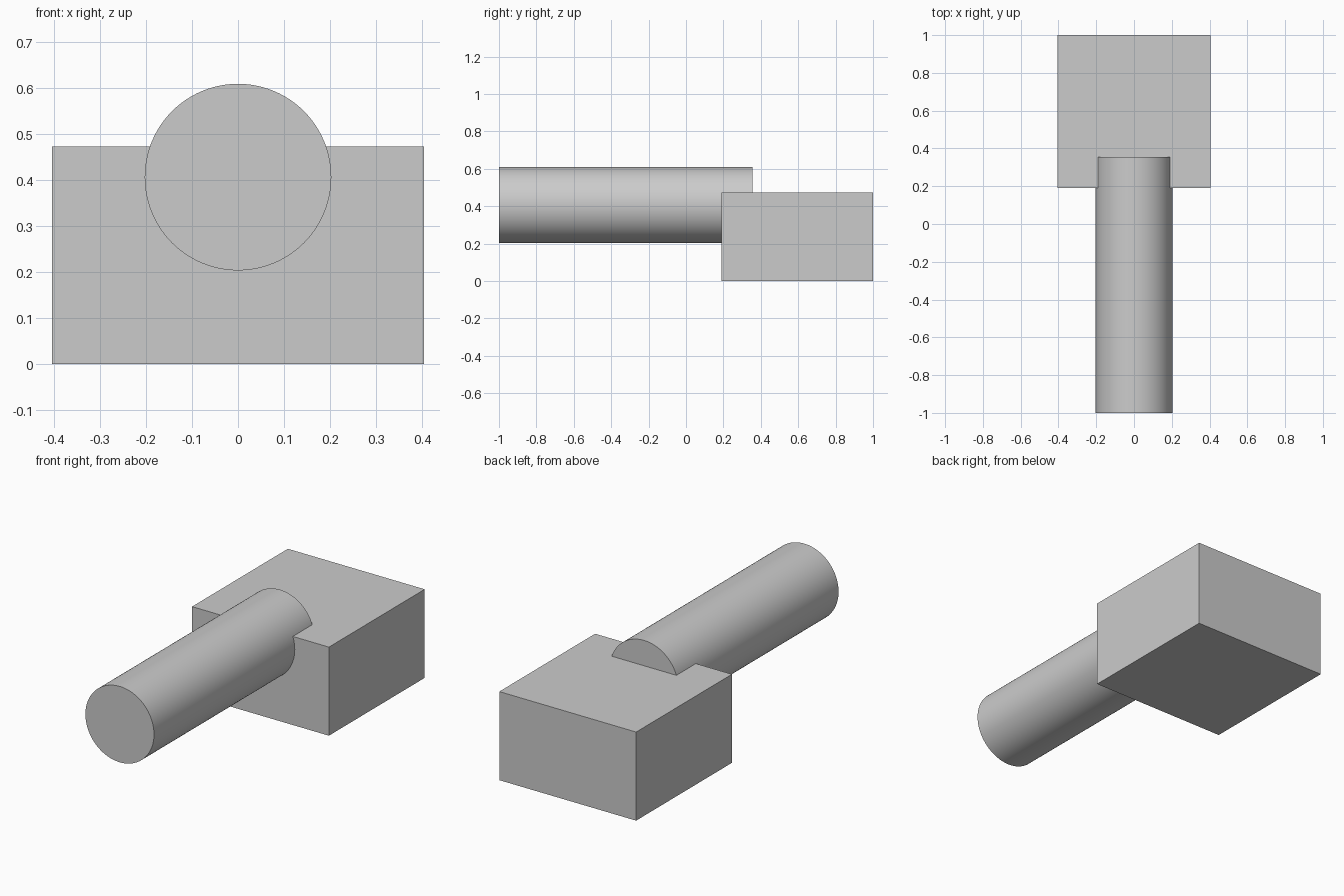
import bpy
import math

# Remove the default object
default = bpy.data.objects.get("Cube")
if default:
    bpy.data.objects.remove(default, do_unlink=True)

# Single material
GREY = (0.6, 0.6, 0.6, 1.0)
grey = bpy.data.materials.new("light_grey")
grey.use_nodes = True
grey.diffuse_color = GREY
for node in grey.node_tree.nodes:
    if node.type == 'BSDF_PRINCIPLED':
        node.inputs["Base Color"].default_value = GREY


def finish(name):
    obj = bpy.context.object
    obj.name = obj.data.name = name
    obj.data.materials.append(grey)
    return obj


# Block: rear base resting on the ground
width, height = 0.81, 0.474
front, back = 0.19, 1.0
bpy.ops.mesh.primitive_cube_add(size=1, location=(0, (front + back) / 2, height / 2))
block = finish("base_block")
block.scale = (width, back - front, height)
bpy.ops.object.transform_apply(location=False, rotation=False, scale=True)

# Rod: horizontal cylinder sunk into the top of the block
rod_front, rod_back = -1.0, 0.355
bpy.ops.mesh.primitive_cylinder_add(
    vertices=96, radius=0.203, depth=rod_back - rod_front,
    location=(0, (rod_front + rod_back) / 2, 0.407),
    rotation=(math.pi / 2, 0, 0))
rod = finish("round_rod")
bpy.ops.object.shade_smooth_by_angle(angle=math.radians(30))
